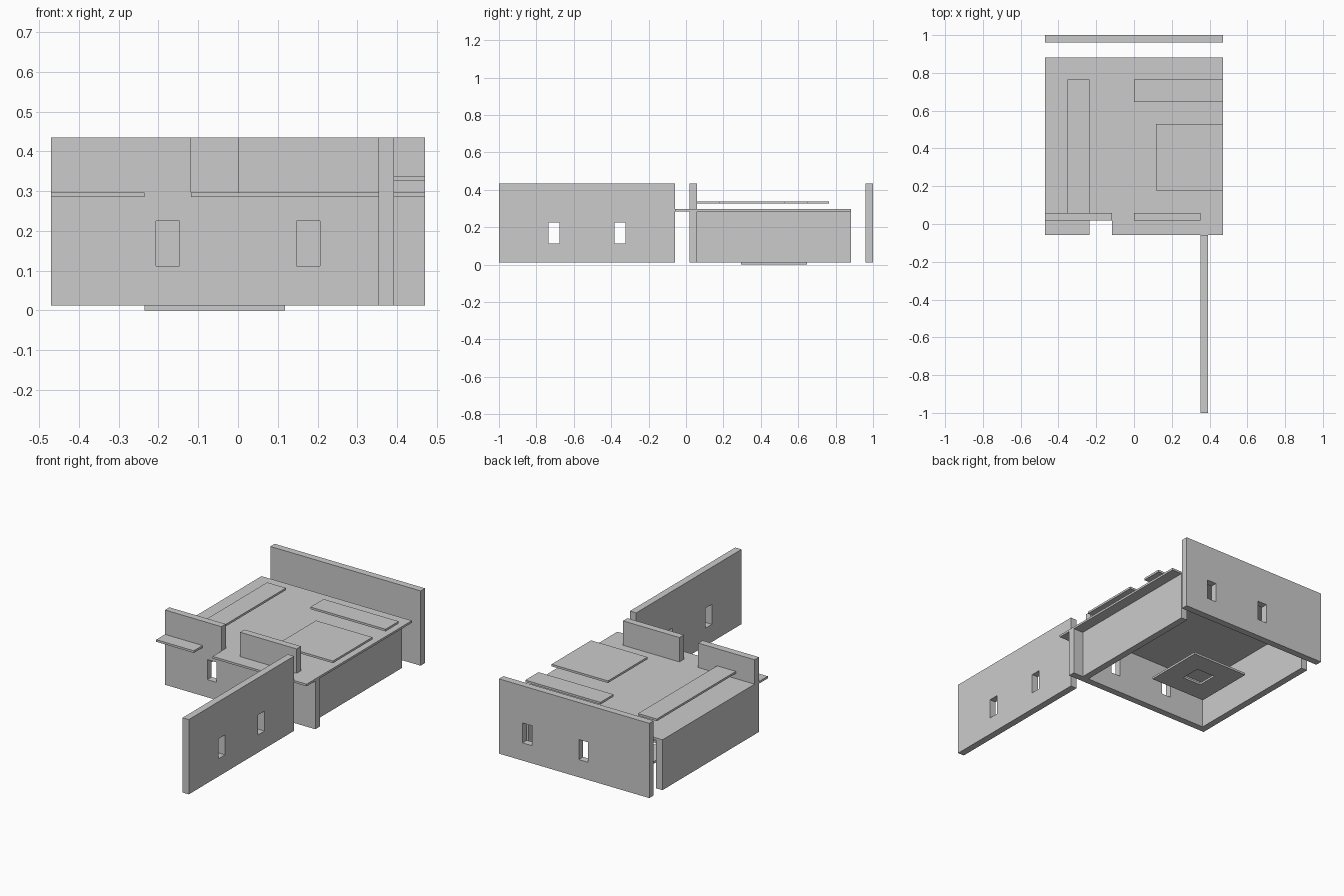
import bpy, bmesh

if "Cube" in bpy.data.objects:
    bpy.data.objects.remove(bpy.data.objects["Cube"])

U = 1 / 17          # planning module
T = 0.0392          # wall thickness
Z0, Z1 = 0.012, 0.435
ZS = 0.285          # underside of slab


def prism(name, pts, z0, z1):
    """Extrude a plan outline between two heights."""
    bm = bmesh.new()
    f = bm.faces.new([bm.verts.new((x, y, z0)) for x, y in pts])
    r = bmesh.ops.extrude_face_region(bm, geom=[f])
    for v in r["geom"]:
        if isinstance(v, bmesh.types.BMVert):
            v.co.z = z1
    bmesh.ops.recalc_face_normals(bm, faces=bm.faces)
    me = bpy.data.meshes.new(name)
    bm.to_mesh(me)
    bm.free()
    ob = bpy.data.objects.new(name, me)
    bpy.context.collection.objects.link(ob)
    return ob


def box(name, x0, x1, y0, y1, z0, z1):
    return prism(name, [(x0, y0), (x1, y0), (x1, y1), (x0, y1)], z0, z1)


def cut(ob, *b):
    c = box(ob.name + "_cutter", *b)
    c.hide_render = True
    c.hide_viewport = True
    c.display_type = 'WIRE'
    m = ob.modifiers.new("opening", 'BOOLEAN')
    m.operation = 'DIFFERENCE'
    m.solver = 'EXACT'
    m.object = c


def windows(ob, centres, a, b, along_x=True):
    for c in centres:
        s = (c - U / 2, c + U / 2)
        d = (a - 0.05, b + 0.05)
        cut(ob, *(s + d if along_x else d + s), 0.112, 0.225)


X = 8 * U
# Back panel with two windows
windows(box("back_wall", -X, X, 1 - T, 1, Z0, Z1), (5 * U, -U), 1 - T, 1)

# Long side panel in front
windows(box("side_panel", 6 * U, 6 * U + T, -1, -U, Z0, Z1),
        (-6 * U, -12 * U), 6 * U, 6 * U + T, False)

# Lower room walls, open at the back
windows(box("front_wall", -X, X, U - T, U, Z0, ZS), (-3 * U, 3 * U), U - T, U)
box("left_wall", -X, -X + T, U, 15 * U, Z0, ZS)
box("right_wall", 0.408 - T, 0.408, U, 15 * U, Z0, ZS)

# Floor slab of the upper storey, notched at the front
prism("slab", [(-X, -U), (-4 * U, -U), (-4 * U, U - T), (-2 * U, U - T),
               (-2 * U, -U), (X, -U), (X, 15 * U), (-X, 15 * U)], ZS, 0.297)

# Upper parts of the front wall
box("upper_wall_left", -X, -2 * U, U - T, U, ZS, Z1)
box("upper_wall_right", 0, 6 * U, U - T, U, ZS, Z1)

# Raised floor panels
for n, b in {"left": (-6, -4, 1, 13), "rear": (0, 8, 11, 13),
             "centre": (2, 8, 3, 9)}.items():
    box("panel_" + n, *[v * U for v in b], 0.326, 0.338)

# Ground plate with a square hole
plate = box("ground_plate", -4 * U, 2 * U, 5 * U, 11 * U, 0, 0.012)
cut(plate, -2 * U, 0, 7 * U, 9 * U, -0.1, 0.1)
